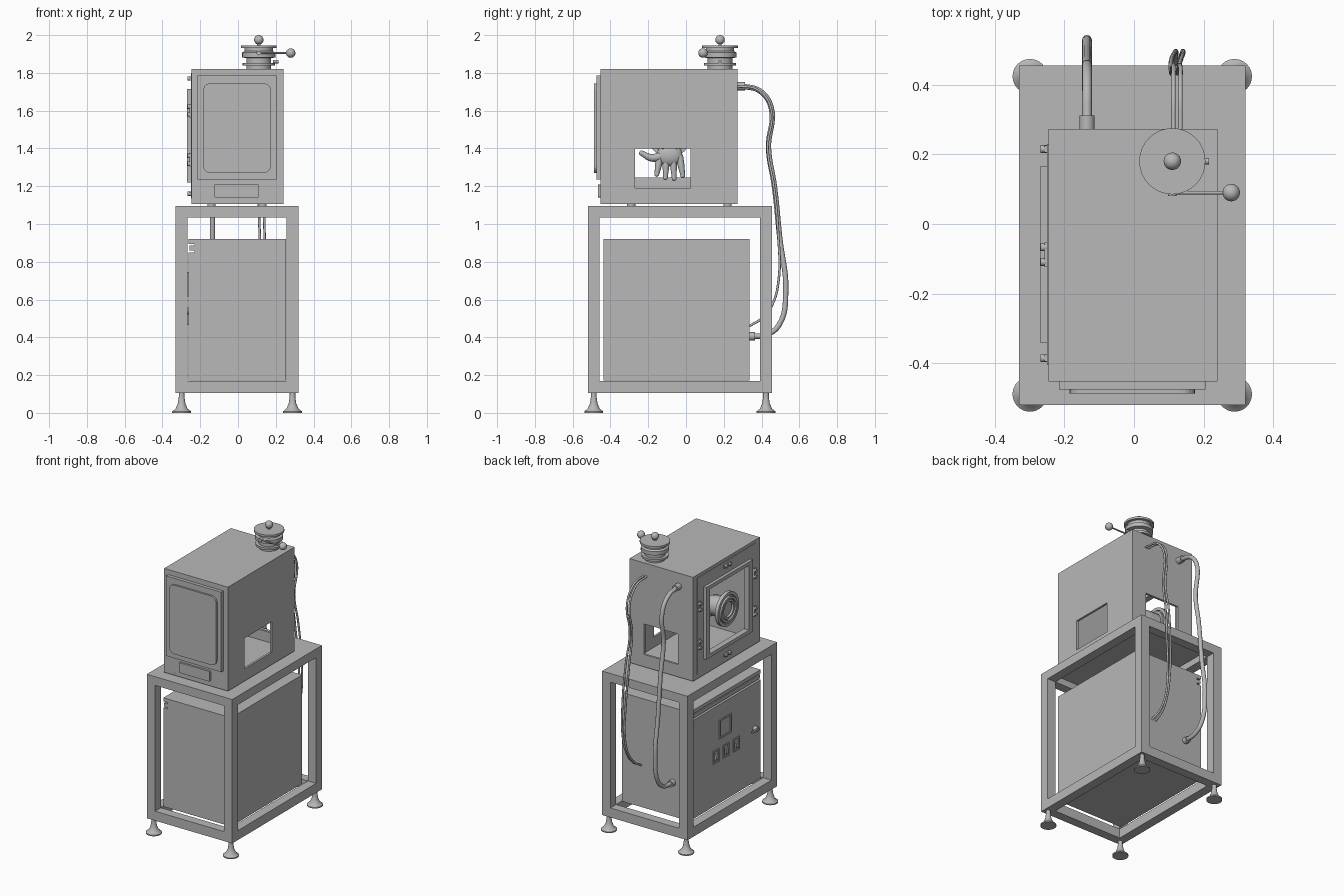
import bpy, bmesh
from math import pi, cos, sin
from mathutils import Vector, Matrix

cube = bpy.data.objects.get("Cube")
if cube:
    bpy.data.objects.remove(cube, do_unlink=True)

grey = bpy.data.materials.new("painted steel grey")
grey.use_nodes = True
colour = (0.48, 0.48, 0.48, 1)
grey.diffuse_color = colour
grey.node_tree.nodes["Principled BSDF"].inputs["Base Color"].default_value = colour


def finish(name, bm, smooth=False):
    bmesh.ops.recalc_face_normals(bm, faces=bm.faces[:])
    me = bpy.data.meshes.new(name)
    bm.to_mesh(me)
    bm.free()
    me.materials.append(grey)
    ob = bpy.data.objects.new(name, me)
    bpy.context.collection.objects.link(ob)
    if smooth:
        bpy.ops.object.select_all(action='DESELECT')
        ob.select_set(True)
        bpy.context.view_layer.objects.active = ob
        bpy.ops.object.shade_smooth_by_angle(angle=0.6)
    return ob


def box(name, x, y, z, round_axis=None, radius=0.0):
    """Box from three (low, high) ranges; optional rounding of edges along one axis."""
    bm = bmesh.new()
    lo, hi = Vector((x[0], y[0], z[0])), Vector((x[1], y[1], z[1]))
    size = hi - lo
    bmesh.ops.create_cube(bm, size=1, matrix=Matrix.Translation((lo + hi) / 2) @ Matrix.Diagonal((*size, 1)))
    if round_axis is not None:
        edges = [e for e in bm.edges
                 if abs((e.verts[0].co - e.verts[1].co)[round_axis]) > size[round_axis] * 0.9]
        bmesh.ops.bevel(bm, geom=edges, offset=radius, segments=5, affect='EDGES', profile=0.5)
    return finish(name, bm)


def holed(name, axis, depth, outer, hole):
    """Flat panel across an axis with a rectangular hole; ranges are (u0, u1, v0, v1)."""
    bm = bmesh.new()
    loops = []
    for d in depth:
        for r in (outer, hole):
            loop = []
            for u, v in ((r[0], r[2]), (r[1], r[2]), (r[1], r[3]), (r[0], r[3])):
                co = [u, v]
                co.insert(axis, d)
                loop.append(bm.verts.new(co))
            loops.append(loop)
    for a, b in ((0, 1), (2, 3), (0, 2), (1, 3)):
        for i in range(4):
            j = (i + 1) % 4
            bm.faces.new((loops[a][i], loops[a][j], loops[b][j], loops[b][i]))
    return finish(name, bm)


def lathe(name, profile, at, axis='Z', closed=False, steps=32):
    """Revolve (radius, height) points about an axis through a point."""
    turn = {'Z': Matrix(), 'X': Matrix.Rotation(pi / 2, 4, 'Y'), 'Y': Matrix.Rotation(-pi / 2, 4, 'X')}[axis]
    bm = bmesh.new()
    pts = [bm.verts.new((r, 0, h)) for r, h in profile]
    pairs = list(zip(pts, pts[1:])) + ([(pts[-1], pts[0])] if closed else [])
    edges = [bm.edges.new(p) for p in pairs]
    bmesh.ops.spin(bm, geom=pts + edges, cent=(0, 0, 0), axis=(0, 0, 1), angle=2 * pi, steps=steps)
    bmesh.ops.remove_doubles(bm, verts=bm.verts[:], dist=0.0002)
    bm.transform(Matrix.Translation(at) @ turn)
    return finish(name, bm, True)


def rod(name, r, length, at, axis='Z'):
    return lathe(name, [(0, 0), (r, 0), (r, length), (0, length)], at, axis, steps=20)


def ball(name, at, size):
    bm = bmesh.new()
    bmesh.ops.create_uvsphere(bm, u_segments=24, v_segments=14, radius=1,
                              matrix=Matrix.Translation(at) @ Matrix.Diagonal((*size, 1)))
    return finish(name, bm, True)


def tube(name, points, radii):
    """Smooth tube through points, with one radius or one per point."""
    cu = bpy.data.curves.new(name, 'CURVE')
    cu.dimensions = '3D'
    cu.bevel_depth, cu.bevel_resolution, cu.use_fill_caps = 1, 4, True
    sp = cu.splines.new('BEZIER')
    sp.bezier_points.add(len(points) - 1)
    sp.resolution_u = 8
    for i, (bp, p) in enumerate(zip(sp.bezier_points, points)):
        bp.co = p
        bp.handle_left_type = bp.handle_right_type = 'AUTO'
        bp.radius = radii[i] if isinstance(radii, (list, tuple)) else radii
    tmp = bpy.data.objects.new(name + "_path", cu)
    bpy.context.collection.objects.link(tmp)
    bpy.context.view_layer.update()
    me = bpy.data.meshes.new_from_object(tmp.evaluated_get(bpy.context.evaluated_depsgraph_get()))
    bpy.data.objects.remove(tmp, do_unlink=True)
    bm = bmesh.new()
    bm.from_mesh(me)
    bpy.data.meshes.remove(me)
    return finish(name, bm, True)


# Stand: two ring frames, posts, top plate and bell-shaped feet
X0, X1, Y0, Y1, W = -0.33, 0.32, -0.52, 0.455, 0.063
outer, inner = (X0, X1, Y0, Y1), (X0 + W, X1 - W, Y0 + W, Y1 - W)
holed("stand_top_frame", 2, (1.035, 1.095), outer, inner)
holed("stand_bottom_frame", 2, (0.105, 0.17), outer, inner)
box("stand_top_plate", inner[:2], inner[2:], (1.08, 1.095))
for sx, x in (("right", X0), ("left", X1 - W)):
    for sy, y in (("front", Y0), ("back", Y1 - W)):
        box(f"{sy}_{sx}_post", (x, x + W), (y, y + W), (0.17, 1.035))
        lathe(f"{sy}_{sx}_foot", [(0, 0), (0.05, 0), (0.05, 0.008), (0.032, 0.022), (0.02, 0.05),
                                  (0.015, 0.085), (0.015, 0.105), (0, 0.105)],
              (x + W / 2, y + W / 2, 0))

# Lower cabinet with its side door and controls
box("cabinet_body", (-0.23, 0.253), (-0.437, 0.336), (0.172, 0.92))
box("cabinet_door", (-0.262, -0.23), (-0.437, 0.336), (0.172, 0.85))
box("cabinet_header", (-0.258, -0.23), (-0.437, 0.336), (0.86, 0.885))
box("cabinet_cap", (-0.262, -0.23), (-0.437, 0.336), (0.895, 0.92))
holed("display_frame", 0, (-0.268, -0.262), (-0.115, 0.015, 0.615, 0.745), (-0.105, 0.005, 0.625, 0.735))
for i, y in enumerate((0.05, -0.06, -0.17)):
    holed(f"switch_frame_{i}", 0, (-0.267, -0.262), (y - .033, y + .033, 0.465, 0.555),
          (y - .024, y + .024, 0.475, 0.545))
    box(f"switch_{i}", (-0.275, -0.262), (y - .012, y + .012), (0.49, 0.52))
rod("cabinet_handle_boss", 0.018, 0.025, (-0.287, -0.37, 0.54), 'X')
box("cabinet_handle", (-0.292, -0.282), (-0.385, -0.31), (0.533, 0.547))

# Upper chamber: hollow, open in three sides
bx, by, bz, T = (-0.245, 0.24), (-0.452, 0.272), (1.105, 1.82), 0.015
mid_y = (by[0] + T, by[1] - T)
mid_z = (bz[0] + T, bz[1] - T)
box("chamber_top", bx, by, (mid_z[1], bz[1]))
box("chamber_floor", bx, by, (bz[0], mid_z[0]))
box("chamber_front", bx, (by[0], mid_y[0]), mid_z)
holed("chamber_back", 1, (mid_y[1], by[1]), (*bx, *mid_z), (-0.13, 0.13, 1.19, 1.40))
holed("chamber_left_wall", 0, (bx[1] - T, bx[1]), (*mid_y, *mid_z), (-0.27, 0.025, 1.19, 1.40))
window = (-0.3, 0.125, 1.245, 1.69)
holed("chamber_right_wall", 0, (bx[0], bx[0] + T), (*mid_y, *mid_z), window)
for x in (-0.14, 0.13):
    for y in (-0.29, 0.22):
        rod("chamber_pad", 0.022, 0.012, (x, y, 1.094))

# Front cover with rounded panel, and label plate below it
box("front_cover", (-0.215, 0.205), (-0.475, -0.452), (1.235, 1.785))
box("front_panel", (-0.185, 0.175), (-0.487, -0.475), (1.27, 1.745), 1, 0.04)
box("front_plate", (-0.125, 0.11), (-0.465, -0.452), (1.14, 1.21), 1, 0.006)

# Side window frame, clamps and glove port
holed("window_seat", 0, (-0.249, -0.245), (-0.405, 0.23, 1.135, 1.80), window)
holed("window_frame", 0, (-0.27, -0.249), (-0.34, 0.165, 1.22, 1.715), window)
cy, cz = -0.088, 1.468


def clamp(name, y, z, along_y):
    a, b = (0.035, 0.01) if along_y else (0.01, 0.035)
    box(name + "_base", (-0.257, -0.249), (y - a, y + a), (z - b, z + b))
    for s in (-0.6, 0.6):
        rod(name + "_screw", 0.011, 0.02, (-0.268, y + s * a * along_y, z + s * b * (not along_y)), 'X')


for z in (1.77, 1.16):
    clamp("window_clamp", cy, z, True)
for y in (0.215, -0.385):
    for z in (1.60, 1.34):
        clamp("window_hinge", y, z, False)
for r, w, d in ((0.115, 0.02, 0.012), (0.088, 0.016, 0.02), (0.066, 0.014, 0.014)):
    lathe("glove_port_ring", [(r, -d), (r, d), (r - w, d), (r - w, -d)], (-0.25, cy, cz), 'X', True)
lathe("glove_port_flange", [(0.11, -.003), (0.11, .003), (0.055, .003), (0.055, -.003)],
      (-0.25, cy, cz), 'X', True)

# Glove hanging inside from the port
tube("glove_sleeve", [(-0.25, cy, cz), (-0.16, cy, cz), (-0.08, cy, 1.44), (-0.06, cy, 1.39)],
     [0.072, 0.068, 0.055, 0.045])
ball("glove_palm", (-0.06, -0.087, 1.365), (0.032, 0.068, 0.06))
for i, tip in enumerate((1.262, 1.244, 1.24, 1.255)):
    y = -0.137 + i * 0.034
    end = y + (i - 1.5) * 0.012
    tube(f"glove_finger_{i}", [(-0.06, y, 1.36), (-0.055, (y + end) / 2, 1.31), (-0.05, end, tip)],
         [0.02, 0.018, 0.012])
    ball(f"glove_fingertip_{i}", (-0.05, end, tip), (0.012, 0.012, 0.012))
tube("glove_thumb", [(-0.06, -0.13, 1.36), (-0.055, -0.18, 1.35), (-0.05, -0.235, 1.375)],
     [0.024, 0.02, 0.014])
ball("glove_thumb_tip", (-0.05, -0.235, 1.375), (0.014, 0.014, 0.014))

# Charging port on the roof with lid, knobs and lever
px, py = 0.11, 0.18
lathe("port_neck", [(0.065, 1.82), (0.065, 1.838), (0.085, 1.838), (0.085, 1.852), (0.065, 1.852),
                    (0.065, 1.878), (0.088, 1.882), (0.088, 1.908), (0.075, 1.915), (0.075, 1.932),
                    (0.095, 1.932), (0.095, 1.946), (0, 1.946)], (px, py, 0))
rod("lid_stem", 0.009, 0.02, (px, py, 1.94))
ball("lid_knob", (px, py, 1.975), (0.025,) * 3)
rod("lever", 0.005, 0.17, (px, 0.09, 1.905), 'X')
rod("lever_pivot", 0.012, 0.03, (px, 0.08, 1.905), 'Y')
ball("lever_knob", (0.279, 0.09, 1.905), (0.025,) * 3)
rod("lid_side_pin", 0.009, 0.03, (px + 0.075, py, 1.86), 'X')

# Hoses behind, joining the chamber to the cabinet
hx = -0.135
run = [(0.30, 1.73), (0.39, 1.705), (0.45, 1.62), (0.437, 1.40), (0.468, 1.20),
       (0.497, 0.92), (0.528, 0.65), (0.495, 0.47), (0.43, 0.415), (0.34, 0.405)]
tube("large_hose", [(hx, y, z) for y, z in run], 0.014)
rod("hose_socket_top", 0.022, 0.04, (hx, 0.272, 1.73), 'Y')
rod("hose_socket_bottom", 0.022, 0.03, (hx, 0.336, 0.405), 'Y')
thin = [(0.27, 1.73), (0.38, 1.71), (0.45, 1.61), (0.432, 1.40), (0.465, 1.20),
        (0.488, 0.95), (0.49, 0.70), (0.455, 0.57), (0.40, 0.50), (0.336, 0.46)]
for k, x in enumerate((0.113, 0.133)):
    tube(f"thin_hose_{k}", [(x + 0.008 * sin(i * 1.3 + k) * (i > 2), y, z) for i, (y, z) in enumerate(thin)],
         0.0065)
